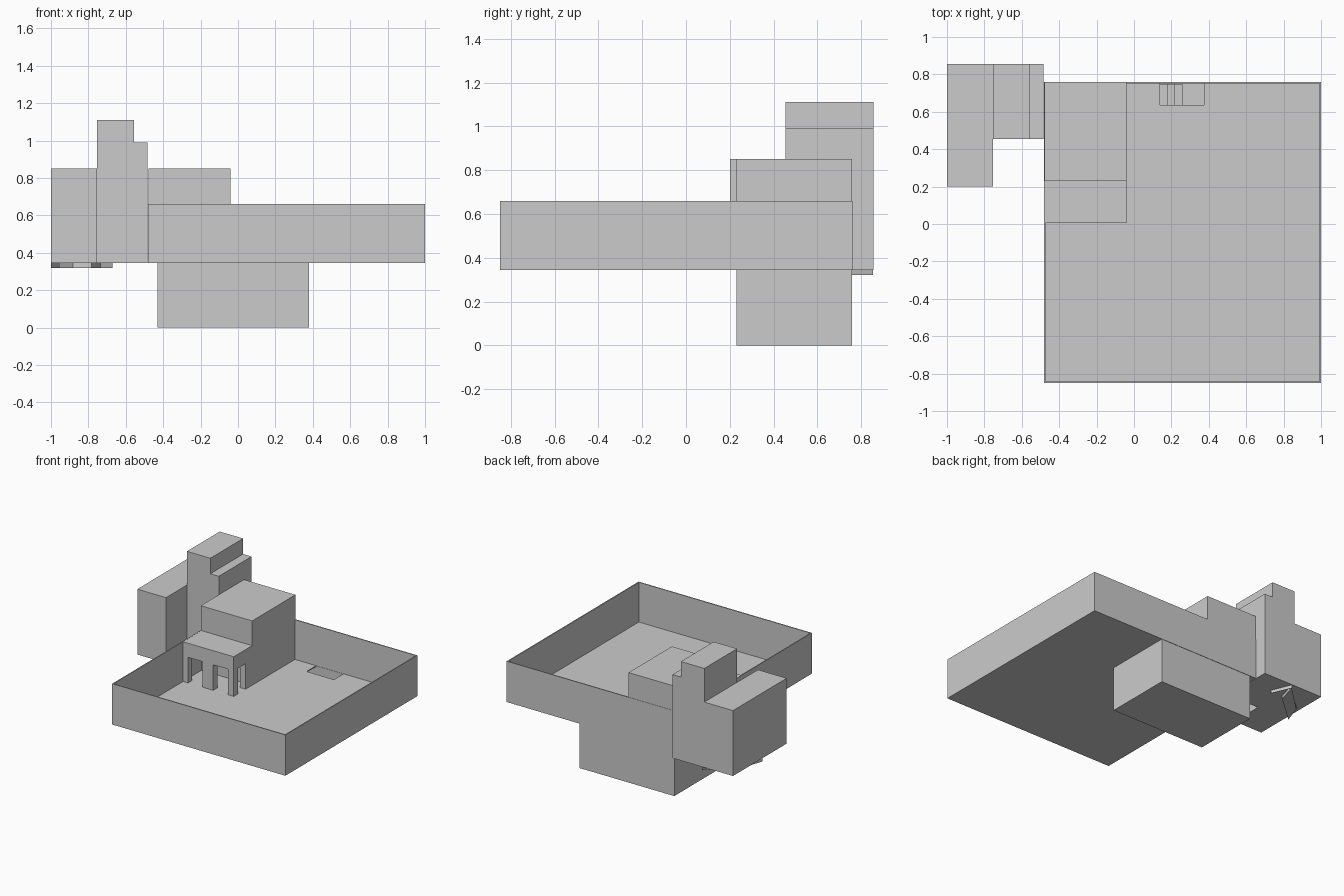
import bpy, bmesh

if "Cube" in bpy.data.objects:
    bpy.data.objects.remove(bpy.data.objects["Cube"])


def box(name, x, y, z):
    """Axis-aligned block from (min, max) ranges."""
    bpy.ops.mesh.primitive_cube_add(size=1, location=[(a + b) / 2 for a, b in (x, y, z)])
    ob = bpy.context.object
    ob.name = name
    ob.scale = [b - a for a, b in (x, y, z)]
    bpy.ops.object.transform_apply(location=False, rotation=False, scale=True)
    return ob


def prism(name, profile, place, depth):
    """Extrude a flat profile; place maps profile points to 3D."""
    bm = bmesh.new()
    face = bm.faces.new([bm.verts.new(place(*p)) for p in profile])
    ext = bmesh.ops.extrude_face_region(bm, geom=[face])
    bmesh.ops.translate(bm, vec=depth, verts=[v for v in ext["geom"] if isinstance(v, bmesh.types.BMVert)])
    bmesh.ops.recalc_face_normals(bm, faces=bm.faces)
    me = bpy.data.meshes.new(name)
    bm.to_mesh(me)
    bm.free()
    ob = bpy.data.objects.new(name, me)
    bpy.context.collection.objects.link(ob)
    return ob


def cut(ob, *cutters):
    for c in cutters:
        m = ob.modifiers.new("cut", 'BOOLEAN')
        m.operation, m.solver, m.object = 'DIFFERENCE', 'EXACT', c
        c.hide_render = True
        c.hide_set(True)


G, W, T = 0.345, 0.66, 0.008   # ground level, courtyard wall top, wall thickness

# Walled courtyard: open tray with a stairwell hole in its floor
court = box("courtyard", (-0.48, 1.0), (-0.85, 0.76), (G, W))
cut(court,
    box("courtyard_cutter", (-0.48 + T, 1 - T), (-0.85 + T, 0.76 - T), (G + T, 1)),
    box("stairwell_cutter", (0.14, 0.375), (0.635, 0.75), (0.3, 0.5)))

# Hollow cellar under the courtyard
cellar = box("cellar", (-0.43, 0.38), (0.23, 0.757), (0, G))
cut(cellar, box("cellar_cutter", (-0.425, 0.375), (0.235, 0.75), (0.005, 0.5)))

# Stairs down into the cellar
stairs = [(0.14, 0.006), (0.26, 0.006)]
for i, x in enumerate((0.26, 0.22, 0.18)):
    stairs += [(x, 0.09 * (i + 1)), (x - 0.04, 0.09 * (i + 1))]
prism("cellar_stairs", stairs[1:] + stairs[:1], lambda x, z: (x, 0.635, z), (0, 0.114, 0))

# Main house
box("house", (-0.479, -0.04), (0.23, 0.758), (G + 0.004, 0.85))

# Porch roof and pillars
box("porch_roof", (-0.479, -0.04), (0.005, 0.23), (0.55, 0.659))
for i, (x0, x1) in enumerate(((-0.479, -0.43), (-0.305, -0.215), (-0.09, -0.04))):
    box(f"porch_pillar_{i + 1}", (x0, x1), (0.005, 0.055), (G + T, 0.55))
box("porch_side_pillar", (-0.09, -0.04), (0.15, 0.23), (G + T, 0.55))

# Stepped tower beside the house
prism("tower", [(-0.755, G), (-0.483, G), (-0.483, 0.99), (-0.555, 0.99), (-0.555, 1.11), (-0.755, 1.11)],
      lambda x, z: (x, 0.455, z), (0, 0.4, 0))

# Long side wing
box("side_wing", (-1.0, -0.755), (0.2, 0.855), (G, 0.85))

# Thin zigzag fin under the wing and tower
path = [(-0.67, 0.70), (-0.735, 0.853), (-0.78, 0.69), (-0.88, 0.70), (-0.95, 0.645), (-0.998, 0.50)]
fin = path + [(x - 0.002, y - 0.004) for x, y in reversed(path)]
prism("underside_fin", fin, lambda x, y: (x, y, 0.32), (0, 0, 0.026))
